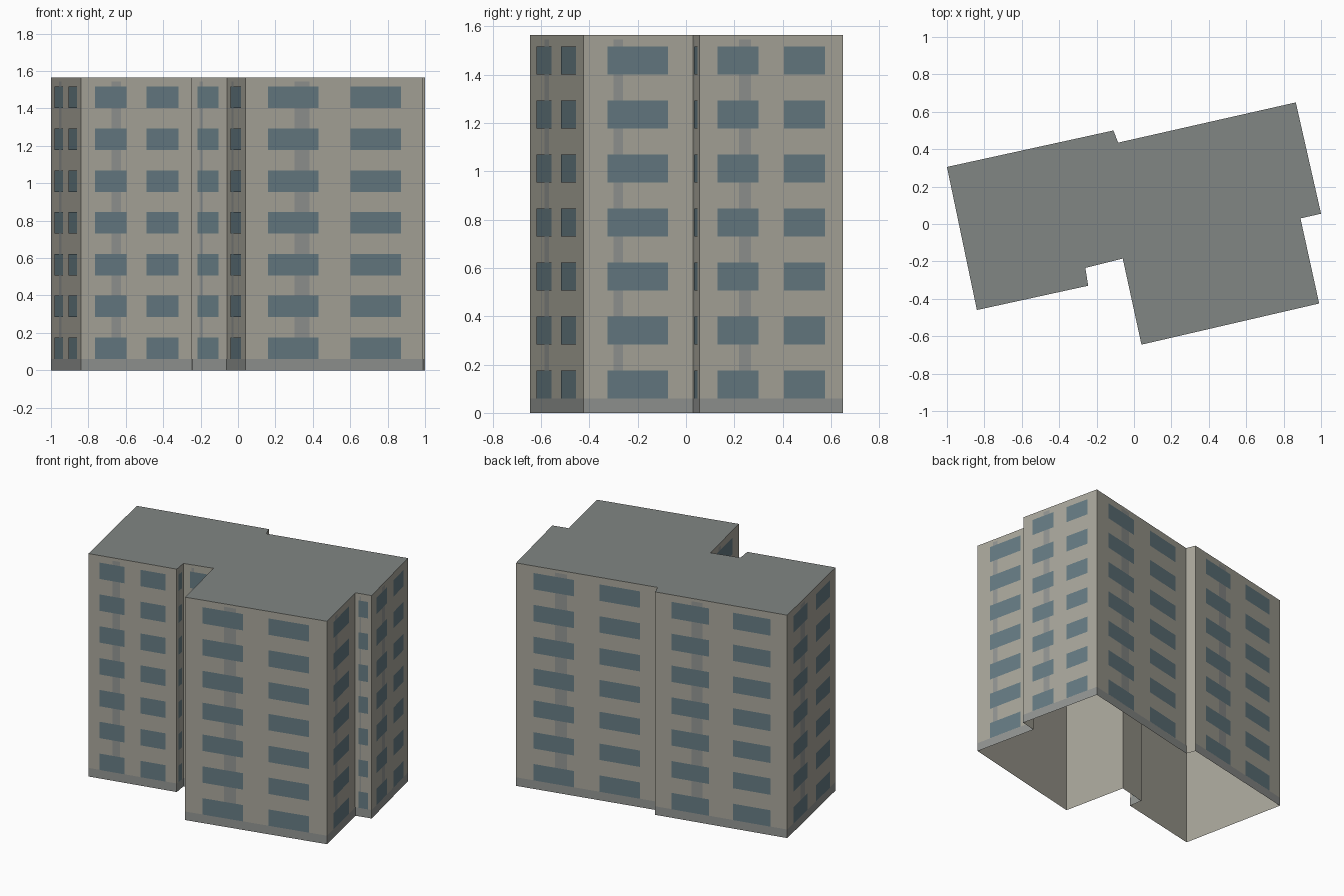
import bpy
from mathutils import Vector

if "Cube" in bpy.data.objects:
    bpy.data.objects.remove(bpy.data.objects["Cube"])

H = 1.565
FLOORS = 7
STEP = H / FLOORS

# Footprint corners, counter-clockwise, with window count of the wall that starts there
PLAN = [
    (-0.84, -0.46, 2), (-0.245, -0.33, 1), (-0.26, -0.235, 1), (-0.06, -0.185, 1),
    (0.04, -0.645, 2), (0.99, -0.425, 1), (0.89, 0.03, 1), (1.0, 0.055, 2),
    (0.865, 0.65, 2), (-0.085, 0.435, 0), (-0.11, 0.50, 2), (-1.0, 0.305, 2),
]
# Horizontal window spans as fractions of wall length
SPANS = {0: [], 1: [(0.22, 0.77)], 2: [(0.125, 0.41), (0.59, 0.875)]}


def material(name, rgb):
    m = bpy.data.materials.new(name)
    m.diffuse_color = (*[c ** 2.2 for c in rgb], 1)
    m.use_nodes = True
    m.node_tree.nodes["Principled BSDF"].inputs["Base Color"].default_value = m.diffuse_color
    return m


def make(name, verts, faces, mat):
    me = bpy.data.meshes.new(name)
    me.from_pydata(verts, [], faces)
    me.materials.append(mat)
    ob = bpy.data.objects.new(name, me)
    bpy.context.collection.objects.link(ob)
    return ob


def panels(name, rects, mat):
    """One mesh of flat rectangles laid on the walls: (wall, u0, u1, z0, z1, offset)."""
    verts, faces = [], []
    for i, u0, u1, z0, z1, off in rects:
        a = Vector((*PLAN[i][:2], 0))
        b = Vector((*PLAN[(i + 1) % n][:2], 0))
        d = b - a
        out = Vector((d.y, -d.x, 0)).normalized() * off
        k = len(verts)
        for u, z in ((u0, z0), (u1, z0), (u1, z1), (u0, z1)):
            verts.append(a + d * u + out + Vector((0, 0, z)))
        faces.append((k, k + 1, k + 2, k + 3))
    return make(name, verts, faces, mat)


n = len(PLAN)
wall_mat = material("wall_plaster", (0.66, 0.65, 0.605))
roof_mat = material("roof_grey", (0.50, 0.52, 0.51))
glass_mat = material("window_glass", (0.40, 0.48, 0.51))
trim_mat = material("stained_trim", (0.57, 0.58, 0.57))

# Outer walls, open underneath
panels("walls", [(i, 0, 1, 0, H, 0) for i in range(n)], wall_mat)

# Flat roof
make("roof", [(x, y, H) for x, y, _ in PLAN], [tuple(range(n))], roof_mat)

# Base band and vertical strip, then the window rows on top of them
plinth, strips, windows = [], [], []
for i, (_, _, count) in enumerate(PLAN):
    if count:
        plinth.append((i, 0, 1, 0, 0.06, 0.001))
        strips.append((i, 0.275, 0.36, 0.06, 1.545, 0.001))
    for u0, u1 in SPANS[count]:
        for f in range(FLOORS):
            z = f * STEP
            windows.append((i, u0, u1, z + 0.06, z + 0.175, 0.002))
panels("base_band", plinth, trim_mat)
panels("wall_strips", strips, trim_mat)
panels("windows", windows, glass_mat)
